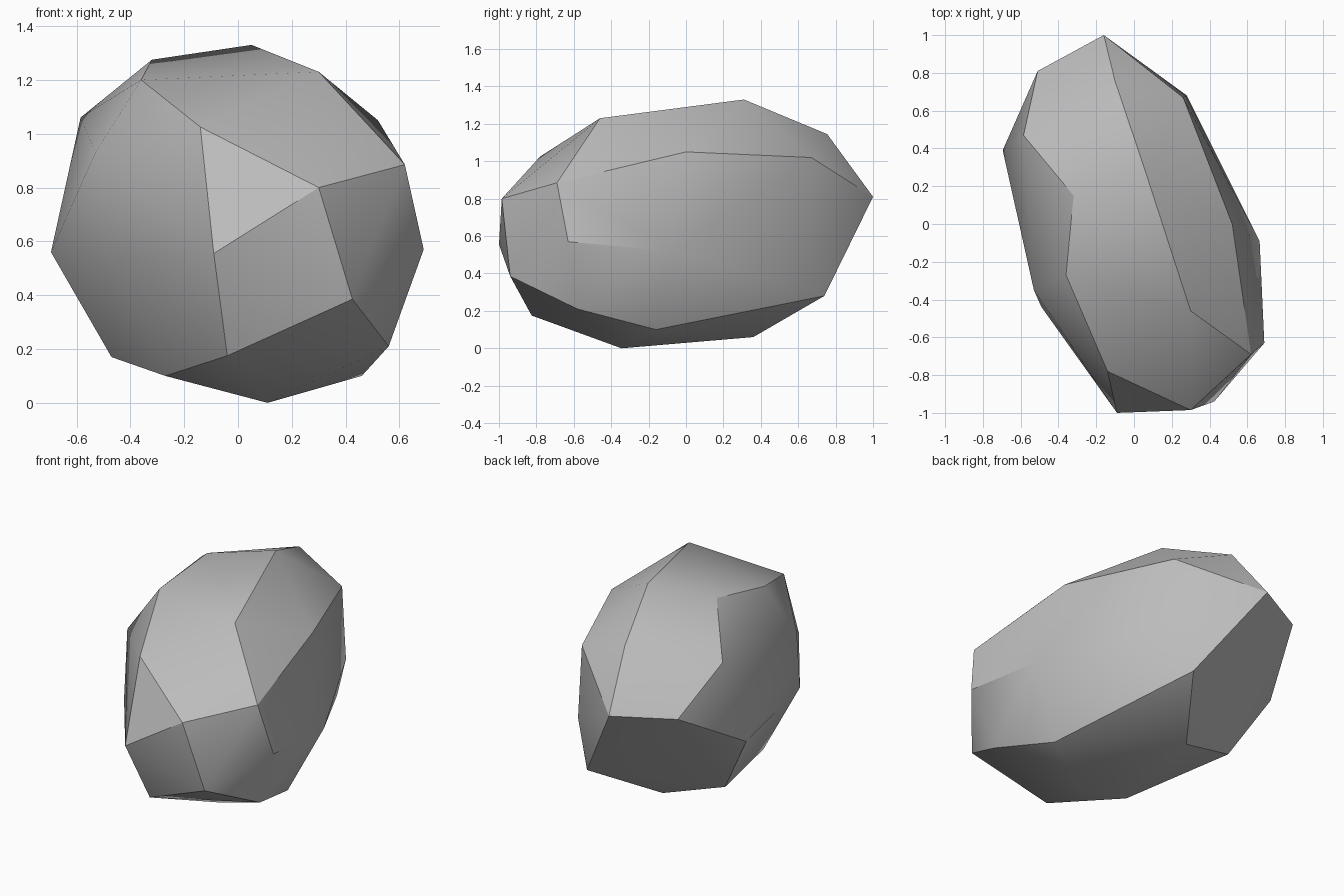
import bpy
import bmesh
import math
from mathutils import Vector

# Remove the default object
default_object = bpy.data.objects.get("Cube")
if default_object:
    bpy.data.objects.remove(default_object, do_unlink=True)

# Corner points of the boulder, grouped by region
crown_corners = [
    (.05, .31, 1.33), (.3, -.46, 1.23), (-.32, .15, 1.275),
    (-.36, -.27, 1.2), (-.1, .755, 1.145), (.52, 0, 1.05),
    (.26, .67, 1.02), (-.585, .47, 1.06), (-.14, -.78, 1.025),
    (-.53, -.35, .93),
]
middle_corners = [
    (.62, -.69, .885), (.69, -.63, .57), (.3, -.985, .8),
    (-.09, -1, .555), (-.49, -.44, .53), (-.695, .39, .56),
    (-.51, .81, .81), (-.16, 1, .81), (.28, .68, .56),
    (.665, -.09, .52),
]
base_corners = [
    (.425, -.94, .385), (.56, -.58, .21), (-.04, -.825, .175),
    (-.27, -.39, .1), (-.47, .28, .17), (.175, .74, .28),
    (-.09, .36, .06), (.46, -.16, .1), (.11, -.345, 0),
]


def make_material(name, colour):
    material = bpy.data.materials.new(name)
    material.use_nodes = True
    material.diffuse_color = colour
    shader = material.node_tree.nodes["Principled BSDF"]
    shader.inputs["Base Color"].default_value = colour
    shader.inputs["Roughness"].default_value = 0.9
    return material


def make_boulder(name, corners, material):
    """Wrap a faceted skin around the corner points."""
    bm = bmesh.new()
    for corner in corners:
        bm.verts.new(Vector(corner))
    result = bmesh.ops.convex_hull(bm, input=bm.verts[:])
    leftovers = set(result["geom_interior"]) | set(result["geom_unused"])
    loose = [item for item in leftovers if isinstance(item, bmesh.types.BMVert)]
    bmesh.ops.delete(bm, geom=loose, context="VERTS")
    bmesh.ops.recalc_face_normals(bm, faces=bm.faces[:])
    mesh = bpy.data.meshes.new(name)
    bm.to_mesh(mesh)
    bm.free()
    mesh.materials.append(material)
    boulder = bpy.data.objects.new(name, mesh)
    bpy.context.collection.objects.link(boulder)
    return boulder


# Worn stone: soft across shallow bends, crisp along the steep ones
stone_grey = make_material("stone_grey", (.5, .5, .5, 1))
boulder = make_boulder(
    "boulder", crown_corners + middle_corners + base_corners, stone_grey)
bpy.ops.object.select_all(action="DESELECT")
boulder.select_set(True)
bpy.context.view_layer.objects.active = boulder
bpy.ops.object.shade_smooth_by_angle(angle=math.radians(30))
